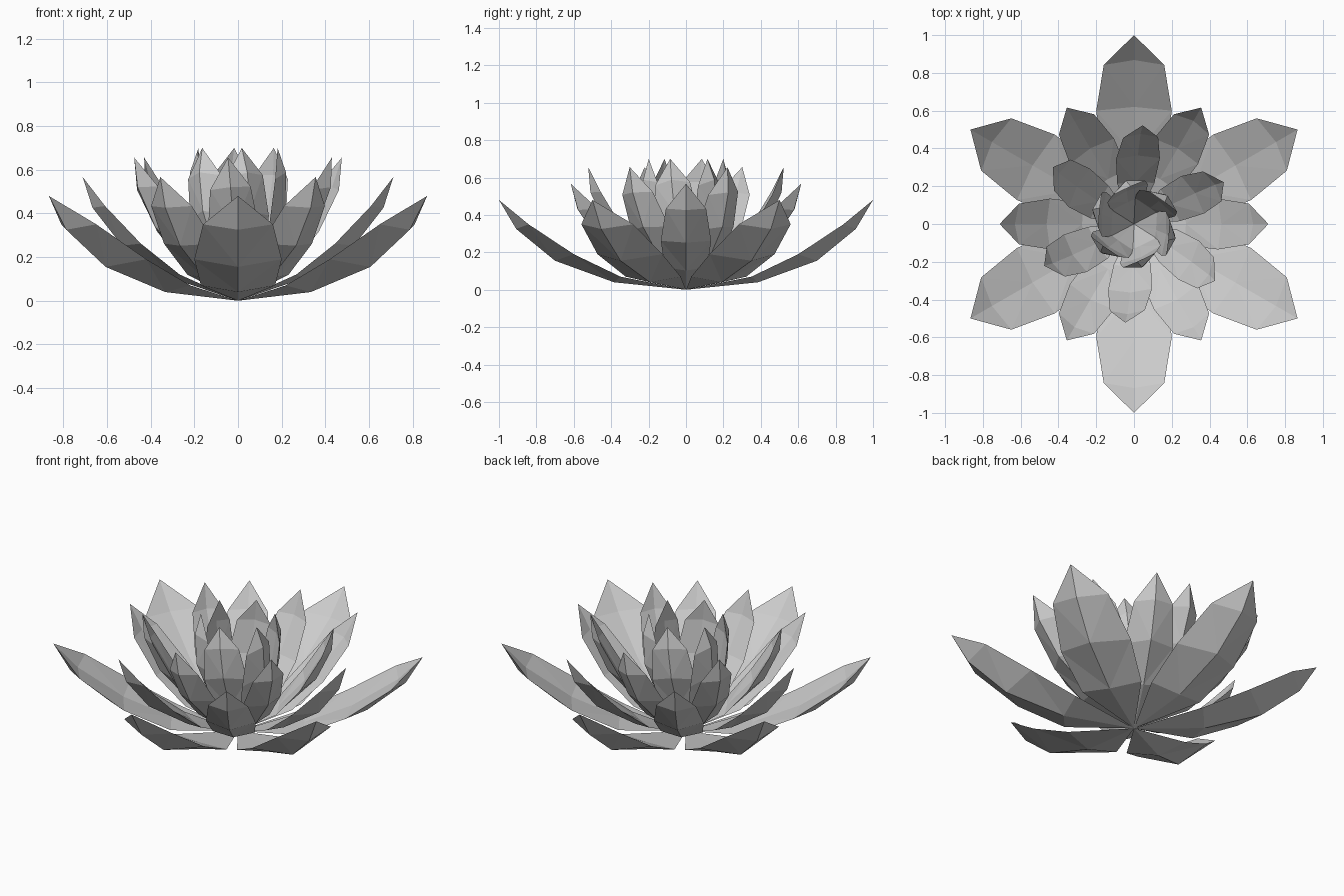
import bpy, bmesh
from math import radians, atan2
from mathutils import Matrix, Vector

cube = bpy.data.objects.get("Cube")
if cube:
    bpy.data.objects.remove(cube)

grey = bpy.data.materials.new("petal_grey")
grey.use_nodes = True
grey.diffuse_color = (0.6, 0.6, 0.6, 1)
grey.node_tree.nodes["Principled BSDF"].inputs["Base Color"].default_value = (0.6, 0.6, 0.6, 1)

# Petal profile along +x: outer keel, inner midline and side edge (radius, height)
KEEL = [(0.385, 0.04), (0.70, 0.155), (0.908, 0.325)]
INNER = [(0.36, 0.07), (0.62, 0.18), (0.868, 0.345)]
EDGE = [(0.35, 0.07), (0.60, 0.19), (0.842, 0.35)]
HALF_WIDTH = [0.17, 0.20, 0.16]
TIP = (1.0, 0.48)


def add_petal(bm, matrix, width):
    """Closed petal with a keeled outer side and a nearly flat inner side."""
    def vert(point, y=0):
        return bm.verts.new(matrix @ Vector((point[0], y, point[1])))

    base, tip = vert((0, 0)), vert(TIP)
    keel = [base] + [vert(p) for p in KEEL] + [tip]
    inner = [base] + [vert(p) for p in INNER] + [tip]
    for side in (-1, 1):
        rim = [base] + [vert(p, side * w * width) for p, w in zip(EDGE, HALF_WIDTH)] + [tip]
        for middle in (keel, inner):
            for i in range(4):
                a, b, c, d = middle[i], middle[i + 1], rim[i + 1], rim[i]
                if i == 0:
                    bm.faces.new((a, b, c))
                elif i == 3:
                    bm.faces.new((a, b, d))
                else:
                    bm.faces.new((a, b, c))
                    bm.faces.new((a, c, d))


def add_ring(name, start, lift, scale, width, twist):
    """Six petals around z, each raised by lift and turned about its own length."""
    bm = bmesh.new()
    length_axis = Vector((TIP[0], 0, TIP[1]))
    spin = Matrix.Rotation(radians(twist), 4, length_axis)
    raise_up = Matrix.Rotation(-radians(lift), 4, 'Y')
    for k in range(6):
        turn = Matrix.Rotation(radians(start + 60 * k), 4, 'Z')
        add_petal(bm, turn @ raise_up @ spin @ Matrix.Scale(scale, 4), width)
    bmesh.ops.recalc_face_normals(bm, faces=bm.faces)
    mesh = bpy.data.meshes.new(name)
    bm.to_mesh(mesh)
    bm.free()
    mesh.materials.append(grey)
    obj = bpy.data.objects.new(name, mesh)
    bpy.context.collection.objects.link(obj)


# Rings from the open outside to the upright heart
add_ring("outer_petals", 30, 0, 1.0, 1.0, 0)
add_ring("second_petals", 0, 12.9, 0.82, 0.82, 0)
add_ring("third_petals", 25, 25.7, 0.757, 0.77, 8)
add_ring("inner_petals", 35, 48.4, 0.656, 0.9, 20)
